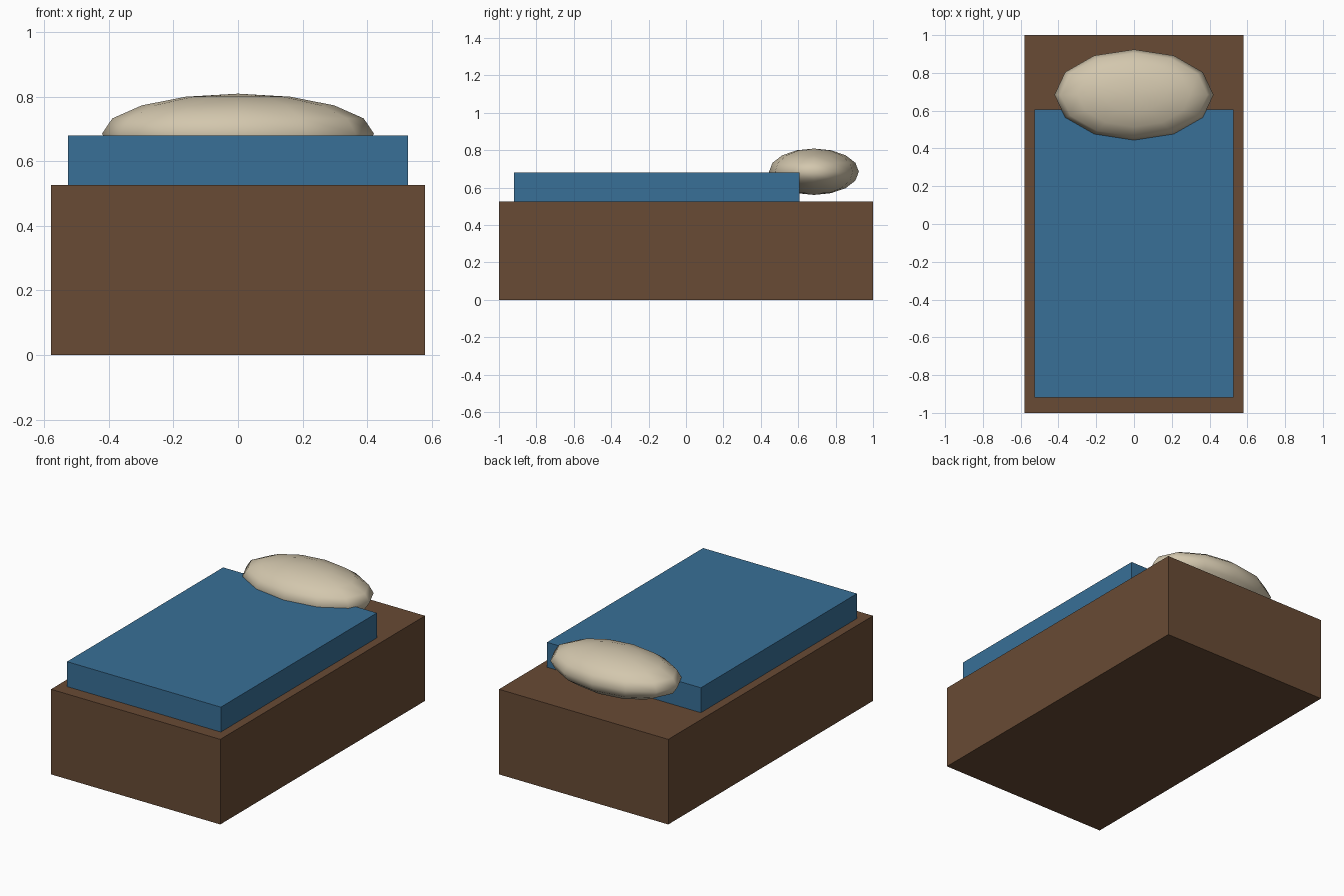
import bpy

if "Cube" in bpy.data.objects:
    bpy.data.objects.remove(bpy.data.objects["Cube"])


def material(name, rgb):
    mat = bpy.data.materials.new(name)
    mat.diffuse_color = (*rgb, 1)
    mat.use_nodes = True
    mat.node_tree.nodes["Principled BSDF"].inputs["Base Color"].default_value = mat.diffuse_color
    return mat


def box(name, x, y, z, mat):
    """Box spanning the given (min, max) ranges."""
    spans = (x, y, z)
    bpy.ops.mesh.primitive_cube_add(size=1, location=[(a + b) / 2 for a, b in spans])
    obj = bpy.context.object
    obj.name = name
    obj.scale = [b - a for a, b in spans]
    bpy.ops.object.transform_apply(location=False, rotation=False, scale=True)
    obj.data.materials.append(mat)
    return obj


wood = material("brown_wood", (0.14, 0.07, 0.035))
blue = material("blue_cloth", (0.04, 0.16, 0.31))
cream = material("cream_cloth", (0.65, 0.57, 0.42))

# Solid bed base and blanket slab on top
box("bed_base", (-0.579, 0.579), (-1, 1), (0, 0.526), wood)
box("blanket", (-0.526, 0.526), (-0.919, 0.606), (0.526, 0.68), blue)

# Pillow: low-poly flattened sphere at the head end
bpy.ops.mesh.primitive_uv_sphere_add(segments=12, ring_count=8, radius=1,
                                     location=(0, 0.684, 0.685))
pillow = bpy.context.object
pillow.name = "pillow"
pillow.scale = (0.421, 0.24, 0.124)
bpy.ops.object.transform_apply(location=False, rotation=False, scale=True)
pillow.data.materials.append(cream)
bpy.ops.object.shade_smooth()
